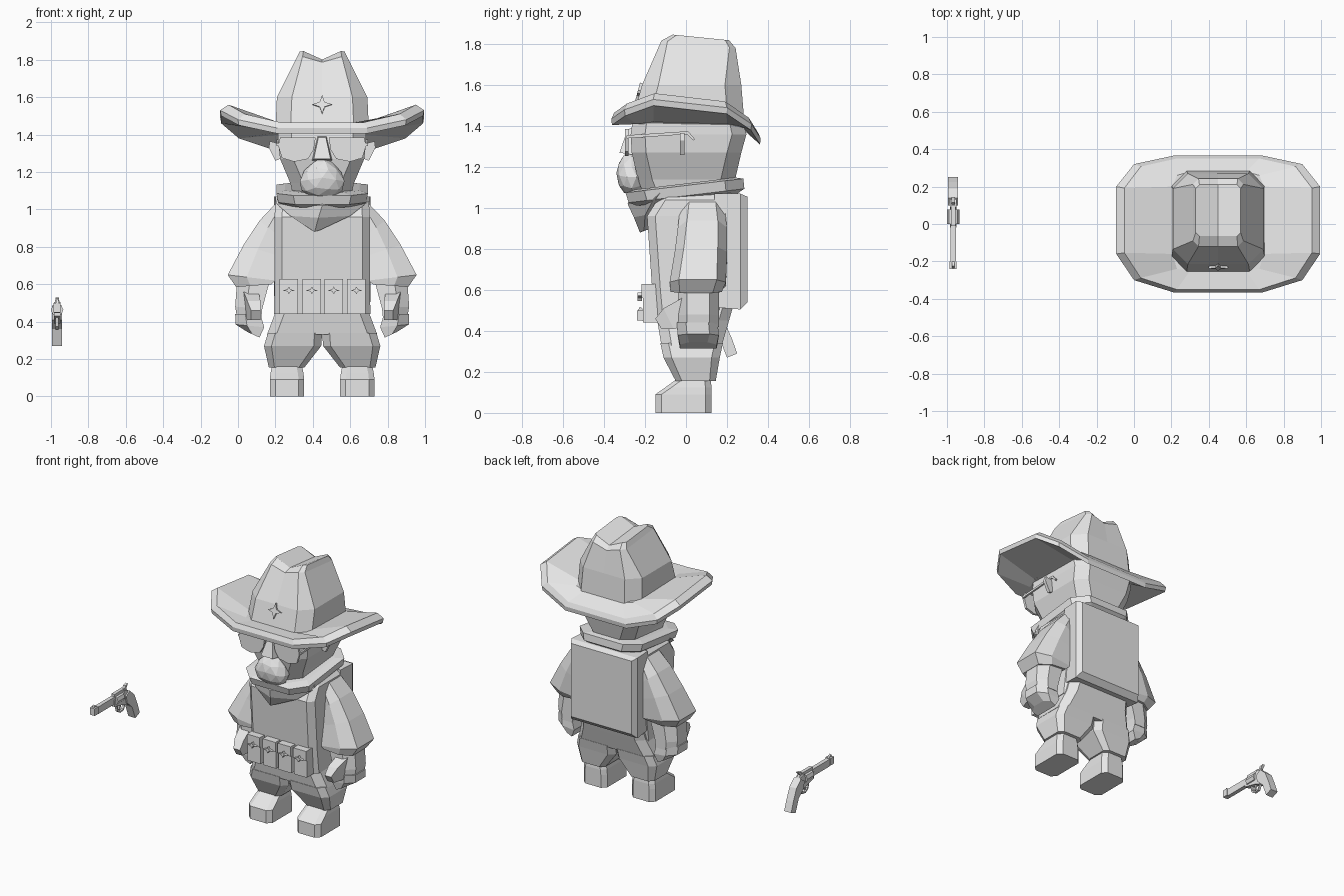
import bpy, bmesh, math
from mathutils import Matrix

CX = 0.45  # centre line of the figure
grey = bpy.data.materials.new("plain_grey")
grey.diffuse_color = (0.8, 0.8, 0.8, 1)


def finish(name, bm, cx=CX):
    bmesh.ops.translate(bm, verts=bm.verts, vec=(cx, 0, 0))
    bmesh.ops.recalc_face_normals(bm, faces=bm.faces)
    me = bpy.data.meshes.new(name)
    bm.to_mesh(me)
    bm.free()
    me.materials.append(grey)
    ob = bpy.data.objects.new(name, me)
    bpy.context.collection.objects.link(ob)
    return ob


def loft(name, rings, split=False, cx=CX):
    """Skin rings of equal length and cap both ends."""
    bm = bmesh.new()
    vs = [[bm.verts.new(p) for p in r] for r in rings]
    n = len(vs[0])
    for a, b in zip(vs, vs[1:]):
        for i in range(n):
            j = (i + 1) % n
            bm.faces.new((a[i], a[j], b[j], b[i]))
    for r in (vs[0], vs[-1]):
        if split:
            h = n // 2
            bm.faces.new(r[:h + 1])
            bm.faces.new(r[h:] + r[:1])
        else:
            bm.faces.new(r)
    return finish(name, bm, cx)


def block_ring(z, hx, y0, y1, c=0.05, x=0, slope=0, notch=0):
    """Rectangle with cut corners, with a middle point at front and back."""
    half = [(0, y0), (hx - c, y0), (hx, y0 + c), (hx, y1 - c), (hx - c, y1), (0, y1)]
    pts = half + [(-a, b) for a, b in half[4:0:-1]]
    return [(x + a, b, z + slope * b - (notch if a == 0 else 0)) for a, b in pts]


def block(name, rows, **kw):
    return loft(name, [block_ring(*r, **kw) for r in rows], split=True)


def prism(name, pts, a, b, plane="xz", cx=CX):
    """Extrude a flat outline along the remaining axis from a to b."""
    place = (lambda p, t: (p[0], t, p[1])) if plane == "xz" else (lambda p, t: (t, p[0], p[1]))
    return loft(name, [[place(p, t) for p in pts] for t in (a, b)], cx=cx)


def box(name, x0, x1, y0, y1, z0, z1, cx=CX):
    return prism(name, [(x0, z0), (x1, z0), (x1, z1), (x0, z1)], y0, y1, cx=cx)


def star(r, x=0, z=0):
    return [(x + (r if k % 2 == 0 else r * 0.36) * math.sin(k * math.pi / 4),
             z + (r if k % 2 == 0 else r * 0.36) * math.cos(k * math.pi / 4)) for k in range(8)]


# hat brim: turned up at the sides, dipping at the back
def mirrored(half):
    return half + [(-x, y, z) for x, y, z in reversed(half)]


edge = [(.24, -.365, 1.435), (.45, -.30, 1.48), (.545, -.16, 1.53),
        (.545, .20, 1.49), (.45, .32, 1.41), (.24, .365, 1.34)]
inner = [(.15, -.25, 1.45), (.22, -.24, 1.45), (.245, -.16, 1.46),
         (.245, .20, 1.45), (.22, .26, 1.44), (.15, .28, 1.43)]
loft("hat_brim", [mirrored(r) for r in (
    [(x, y, z + .01) for x, y, z in inner],
    [(x * .92, y * .96, z + .03) for x, y, z in edge],
    edge,
    [(x * .99, y * .99, z - .03) for x, y, z in edge],
    [(x, y, z - .04) for x, y, z in inner])])

# hat crown with a creased top
loft("hat_crown", [
    block_ring(1.42, .25, -.265, .285, .08),
    block_ring(1.60, .242, -.215, .27, .08),
    block_ring(1.805, .135, -.12, .242, .03, slope=-.1, notch=.03),
    block_ring(1.84, .12, -.065, .21, .02, slope=-.1, notch=.045)], split=True)
badge = prism("hat_star", star(.052), -.008, .008)
badge.matrix_world = Matrix.Translation((CX, -.23, 1.56)) @ Matrix.Rotation(-.26, 4, 'X') \
    @ Matrix.Translation((-CX, 0, 0))

# head and face
block("head", [(1.05, .15, -.2, .19), (1.14, .17, -.235, .24), (1.27, .225, -.265, .27),
               (1.36, .235, -.27, .295), (1.43, .235, -.26, .28)], c=.07)
loft("nose", [[(-.055, -.26, 1.26), (.055, -.26, 1.26), (.045, -.325, 1.27), (-.045, -.325, 1.27)],
              [(-.025, -.26, 1.39), (.025, -.26, 1.39), (.02, -.285, 1.385), (-.02, -.285, 1.385)]])
bm = bmesh.new()
bmesh.ops.create_icosphere(bm, subdivisions=2, radius=1)
for v in bm.verts:  # drooping moustache, narrower at the top
    x, y, z = v.co
    v.co = (x * .125 * (1 - .2 * max(z, 0)), -.265 + y * .075, 1.17 + z * .108 - abs(x) * .02)
finish("moustache", bm)

for s, side in ((-1, "right"), (1, "left")):
    # glasses and ears
    lens = [(.035, 1.385), (.225, 1.385), (.235, 1.34), (.215, 1.275), (.15, 1.255), (.075, 1.27), (.045, 1.32)]
    prism(side + "_lens", [(s * x, z) for x, z in lens], -.297, -.28)
    prism(side + "_glasses_arm", [(-.29, 1.34), (-.29, 1.355), (.01, 1.375), (.045, 1.335), (.035, 1.33), (.005, 1.36)],
          s * .232, s * .245, "yz")
    prism(side + "_ear", [(s * x, z) for x, z in ((.225, 1.27), (.25, 1.26), (.285, 1.33), (.28, 1.365), (.225, 1.35))],
          -.03, -.008)

    # sleeve: rows of outer x, z, inner x, z, front y, back y
    def limb(name, rows, c=.045):
        rings = []
        for xo, zo, xi, zi, y0, y1 in rows:
            def at(t, y):
                return (s * (xi + (xo - xi) * t), y, zi + (zo - zi) * t)
            rings.append([at(0, y0), at(.6, y0), at(1, y0 + c), at(1, y1 - c), at(.6, y1), at(0, y1)])
        loft(side + name, rings)

    limb("_sleeve", [(.25, 1.03, .22, .93, -.03, .19), (.335, .94, .22, .85, -.04, .20),
                     (.42, .81, .23, .75, -.055, .20), (.505, .65, .25, .62, -.08, .195),
                     (.46, .585, .27, .60, -.075, .175)])
    limb("_forearm", [(.455, .62, .28, .62, -.04, .16), (.465, .48, .32, .47, -.04, .16),
                      (.455, .42, .325, .42, -.04, .16)])
    limb("_hand", [(.465, .44, .33, .44, -.045, .155), (.463, .385, .31, .37, -.04, .16),
                   (.40, .345, .335, .315, -.03, .15)])
    loft(side + "_thumb", [
        [(s * x, y, z) for x, y, z in ((.34, -.02, .56), (.42, -.02, .56), (.42, .03, .43), (.34, .03, .43))],
        [(s * x, y, z) for x, y, z in ((.33, -.11, .51), (.40, -.11, .51), (.40, -.06, .41), (.33, -.06, .41))],
        [(s * x, y, z) for x, y, z in ((.33, -.15, .46), (.38, -.15, .46), (.38, -.12, .41), (.33, -.12, .41))]])

    # trouser leg and boot
    loft(side + "_trouser_leg", [
        block_ring(.34, .145, -.125, .18, .04, x=s * .145),
        block_ring(.27, .153, -.11, .165, .04, x=s * .158),
        block_ring(.155, .095, -.05, .145, .03, x=s * .19)], split=True)
    loft(side + "_boot", [
        block_ring(0, .092, -.15, .125, .03, x=s * .188),
        block_ring(.09, .092, -.15, .125, .03, x=s * .188),
        block_ring(.125, .088, -.10, .125, .03, x=s * .188),
        block_ring(.165, .08, -.045, .12, .03, x=s * .188)], split=True)

# neckerchief: wrapped collar plus a hanging front corner
block("neckerchief_collar", [(1.12, .20, -.25, .24), (1.11, .245, -.295, .28), (1.06, .235, -.28, .285),
                             (1.04, .21, -.24, .25)], c=.09, slope=.12)
loft("neckerchief_front", [
    [(-.24, -.12, 1.06), (0, -.27, 1.06), (.24, -.12, 1.08), (0, .05, 1.05)],
    [(-.245, -.16, 1.03), (0, -.285, 1.02), (.245, -.16, 1.04), (0, .03, 1.0)],
    [(-.17, -.20, .965), (-.02, -.255, .955), (.15, -.20, .965), (0, -.1, .95)],
    [(-.06, -.20, .89), (-.04, -.225, .88), (-.01, -.205, .89), (-.03, -.16, .90)]])

# coat, hips and back pack
block("coat", [(.44, .258, -.15, .18), (.60, .255, -.165, .20), (.96, .255, -.19, .23),
               (1.04, .25, -.14, .24), (1.085, .20, -.10, .21)], c=.04)
block("hips", [(.27, .308, -.11, .165), (.33, .295, -.12, .175), (.45, .25, -.14, .21), (.52, .24, -.13, .23)][1:], c=.05)


def panel(y, hx, z0, z1):
    return [(-hx, y, z0), (hx, y, z0), (hx, y, z1), (-hx, y, z1)]


loft("back_pack", [panel(.14, .25, .515, 1.07), panel(.265, .258, .505, 1.07), panel(.30, .235, .54, 1.055)])

# belt pouches with star clasps
for i, x in enumerate((-.178, -.055, .062, .183)):
    box(f"pouch_{i + 1}", x - .05, x + .05, -.21, -.13, .44, .56)
    box(f"pouch_lid_{i + 1}", x - .05, x + .05, -.218, -.13, .56, .628)
    prism(f"pouch_clasp_{i + 1}", [(a, .567 + (b - .567) * .6) for a, b in star(.034, x, .567)], -.236, -.215)

# revolver standing beside the figure, muzzle to the front
GX = -.967


def gun(name, pts, w):
    prism("revolver_" + name, pts, -w, w, "yz", GX)


gun("barrel", [(-.24, .455), (-.24, .495), (0, .495), (0, .445), (-.19, .445)], .014)
gun("muzzle", [(-.24, .45), (-.24, .50), (-.20, .50), (-.20, .45)], .019)
gun("front_sight", [(-.235, .50), (-.225, .518), (-.20, .50)], .006)
gun("top_strap", [(-.01, .492), (-.01, .512), (.10, .512), (.10, .492)], .012)
gun("frame", [(-.02, .43), (-.02, .475), (.08, .475), (.09, .505), (.13, .49), (.17, .43), (.12, .39), (.07, .41)], .018)
gun("grip", [(.10, .46), (.14, .485), (.19, .44), (.225, .36), (.25, .29), (.20, .27), (.165, .36), (.11, .41)], .027)
gun("hammer", [(.10, .49), (.115, .525), (.145, .53), (.125, .505), (.14, .47)], .009)
gun("trigger", [(.06, .415), (.075, .415), (.065, .375), (.055, .375)], .005)
guard = [(.02 + .0, .425), (.03, .375), (.06, .355), (.10, .36), (.12, .40)]
for k, (p, q) in enumerate(zip(guard, guard[1:])):  # trigger guard strips
    d = .01 / math.dist(p, q)
    n = ((q[1] - p[1]) * d, (p[0] - q[0]) * d)
    gun(f"guard_{k + 1}", [p, q, (q[0] - n[0], q[1] - n[1]), (p[0] - n[0], p[1] - n[1])], .008)
loft("revolver_cylinder", [[(.033 * math.cos(a * math.pi / 4), y, .463 + .033 * math.sin(a * math.pi / 4))
                            for a in range(8)] for y in (0, .078)], cx=GX)
